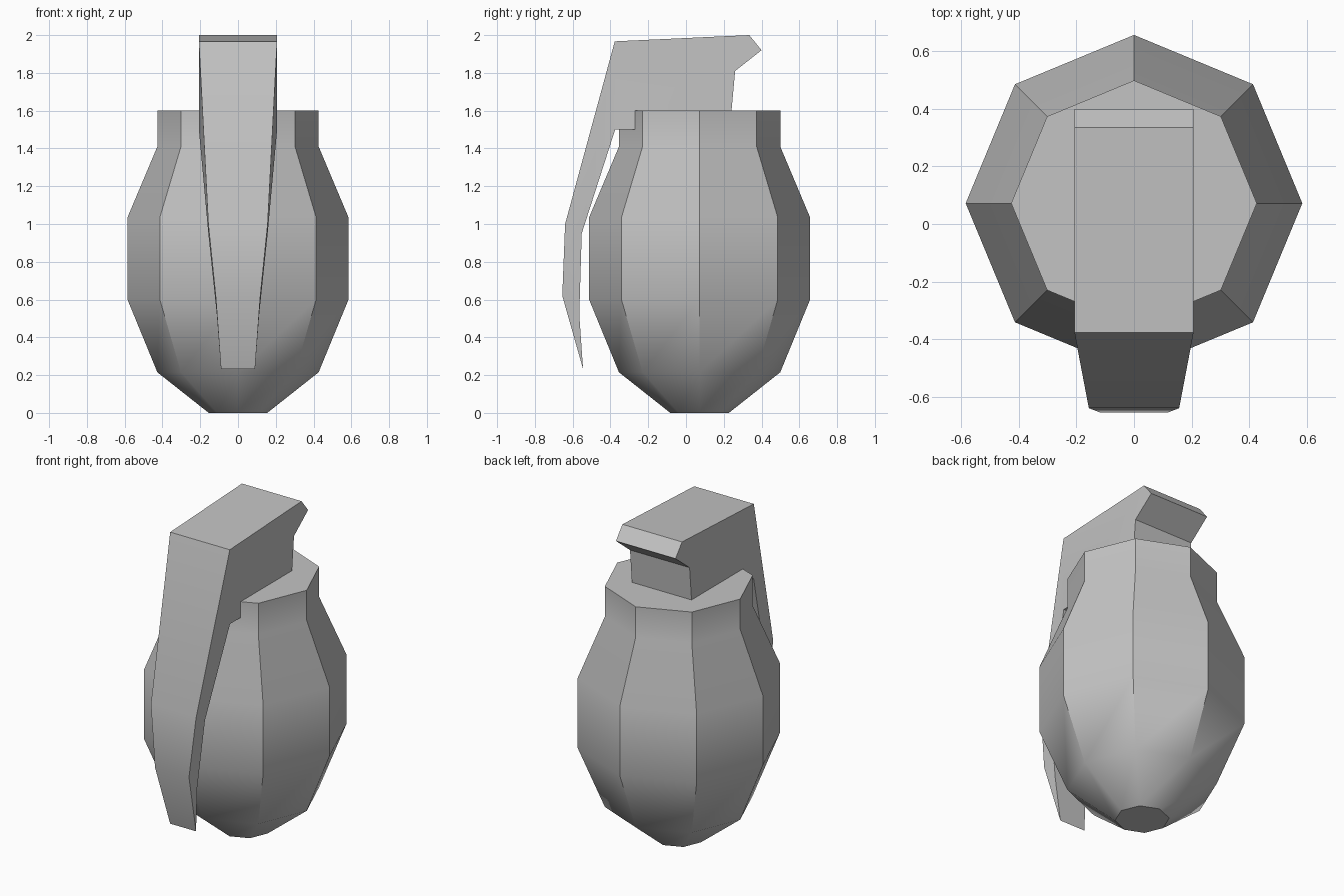
import bpy, bmesh
from math import sin, cos, pi, radians

cube = bpy.data.objects.get("Cube")
if cube:
    bpy.data.objects.remove(cube, do_unlink=True)

grey = bpy.data.materials.new("plain_grey")
grey.use_nodes = True
colour = (0.55, 0.55, 0.55, 1)
grey.diffuse_color = colour
grey.node_tree.nodes["Principled BSDF"].inputs["Base Color"].default_value = colour


def finish(bm, name):
    """Turn the bmesh into a smooth-by-angle object."""
    bmesh.ops.recalc_face_normals(bm, faces=bm.faces)
    mesh = bpy.data.meshes.new(name)
    bm.to_mesh(mesh)
    bm.free()
    mesh.materials.append(grey)
    obj = bpy.data.objects.new(name, mesh)
    bpy.context.collection.objects.link(obj)
    bpy.ops.object.select_all(action='DESELECT')
    obj.select_set(True)
    bpy.context.view_layer.objects.active = obj
    bpy.ops.object.shade_smooth_by_angle(angle=radians(31))


# Body: eight-sided rings stacked from the base to the neck
SIDES, CENTRE_Y = 8, 0.072
rings = [(0.155, 0), (0.427, 0.215), (0.585, 0.6), (0.585, 1.035),
         (0.427, 1.41), (0.427, 1.6)]
bm = bmesh.new()
loops = [[bm.verts.new((r * cos(i * 2 * pi / SIDES),
                        CENTRE_Y + r * sin(i * 2 * pi / SIDES), z))
          for i in range(SIDES)] for r, z in rings]
for low, high in zip(loops, loops[1:]):
    for i in range(SIDES):
        j = (i + 1) % SIDES
        bm.faces.new((low[i], low[j], high[j], high[i]))
bm.faces.new(loops[0])
bm.faces.new(loops[-1])
finish(bm, "body")

# Lever: side outline as (half width, y, z), running down the outside of the
# handle to its tip, up the inside, then under and around the head
outline = [(0.207, -0.377, 1.967), (0.157, -0.64, 1.0), (0.118, -0.655, 0.62),
           (0.09, -0.545, 0.232),
           (0.112, -0.565, 0.52), (0.157, -0.552, 0.95), (0.207, -0.375, 1.5),
           (0.207, 0.232, 1.5), (0.207, 0.26, 1.81), (0.207, 0.4, 1.92),
           (0.207, 0.335, 2.0)]
side_faces = [(0, 6, 7, 8, 9, 10), (0, 1, 5, 6), (1, 2, 4, 5), (2, 3, 4)]
bm = bmesh.new()
left, right = [[bm.verts.new((s * w, y, z)) for w, y, z in outline]
               for s in (1, -1)]
for i in range(len(outline)):
    j = (i + 1) % len(outline)
    bm.faces.new((left[i], left[j], right[j], right[i]))
for side in (left, right):
    for face in side_faces:
        bm.faces.new([side[i] for i in face])
finish(bm, "safety_lever")
